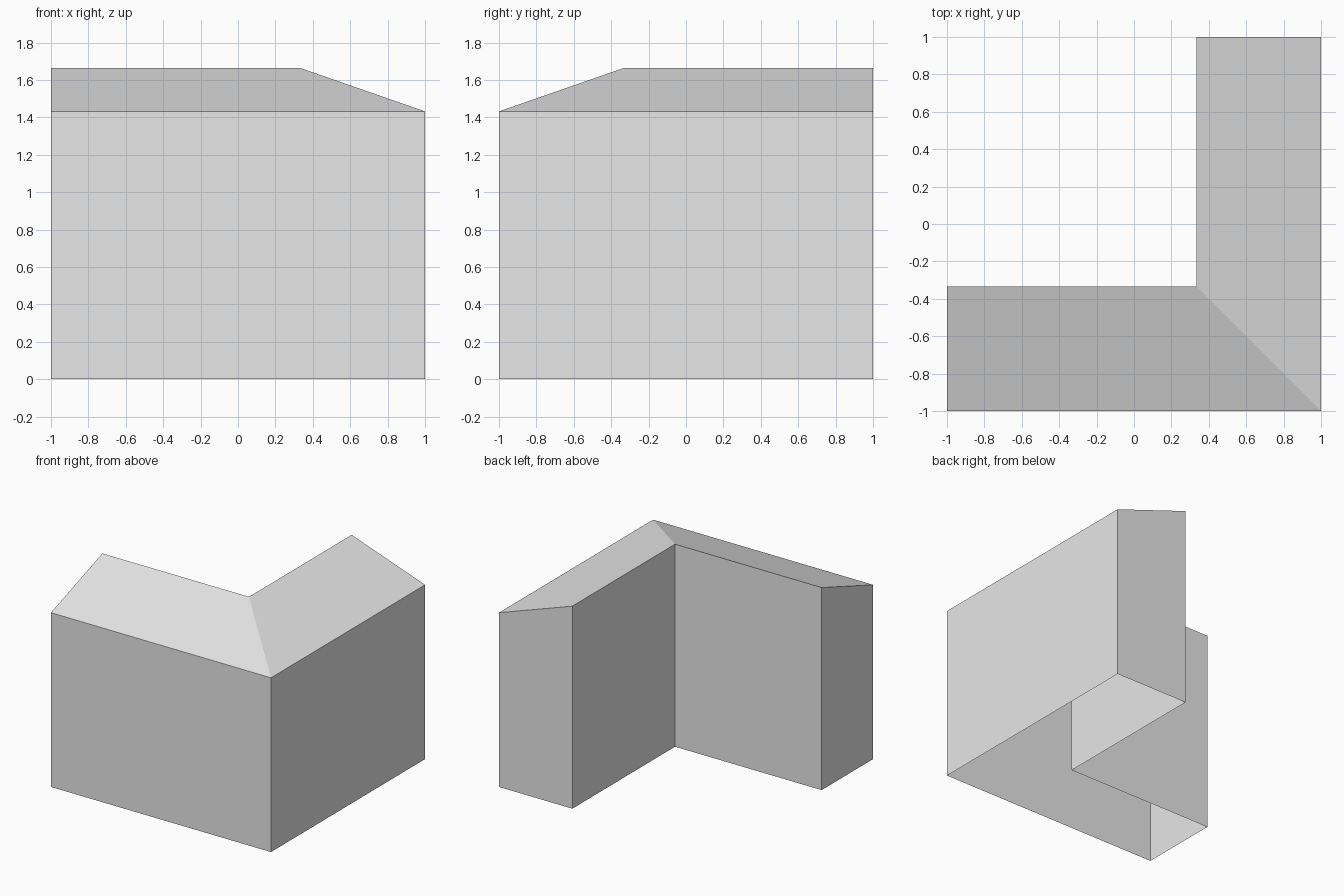
import bpy
import bmesh

cube = bpy.data.objects.get("Cube")
if cube:
    bpy.data.objects.remove(cube, do_unlink=True)

INNER, EAVE, RIDGE = 0.333, 1.432, 1.664

# Single plain grey material
grey = bpy.data.materials.new("light_grey")
grey.use_nodes = True
colour = (0.8, 0.8, 0.8, 1)
grey.diffuse_color = colour
grey.node_tree.nodes["Principled BSDF"].inputs["Base Color"].default_value = colour

# Corner outline, counter-clockwise: outer edge first, then inner edge
outer = [(-1, -1), (1, -1), (1, 1)]
inner = [(INNER, 1), (INNER, -INNER), (-1, -INNER)]
outline = outer + inner

bm = bmesh.new()
bottom = [bm.verts.new((x, y, 0)) for x, y in outline]
top = [bm.verts.new((x, y, EAVE if (x, y) in outer else RIDGE)) for x, y in outline]

# Walls, left open underneath
count = len(outline)
for i in range(count):
    j = (i + 1) % count
    bm.faces.new((bottom[i], bottom[j], top[j], top[i]))

# Two roof slopes meeting at the mitred corner
for i in range(2):
    bm.faces.new((top[i], top[i + 1], top[count - 2 - i], top[count - 1 - i]))

mesh = bpy.data.meshes.new("corner_block")
bm.to_mesh(mesh)
bm.free()
mesh.materials.append(grey)
block = bpy.data.objects.new("corner_block", mesh)
bpy.context.collection.objects.link(block)
